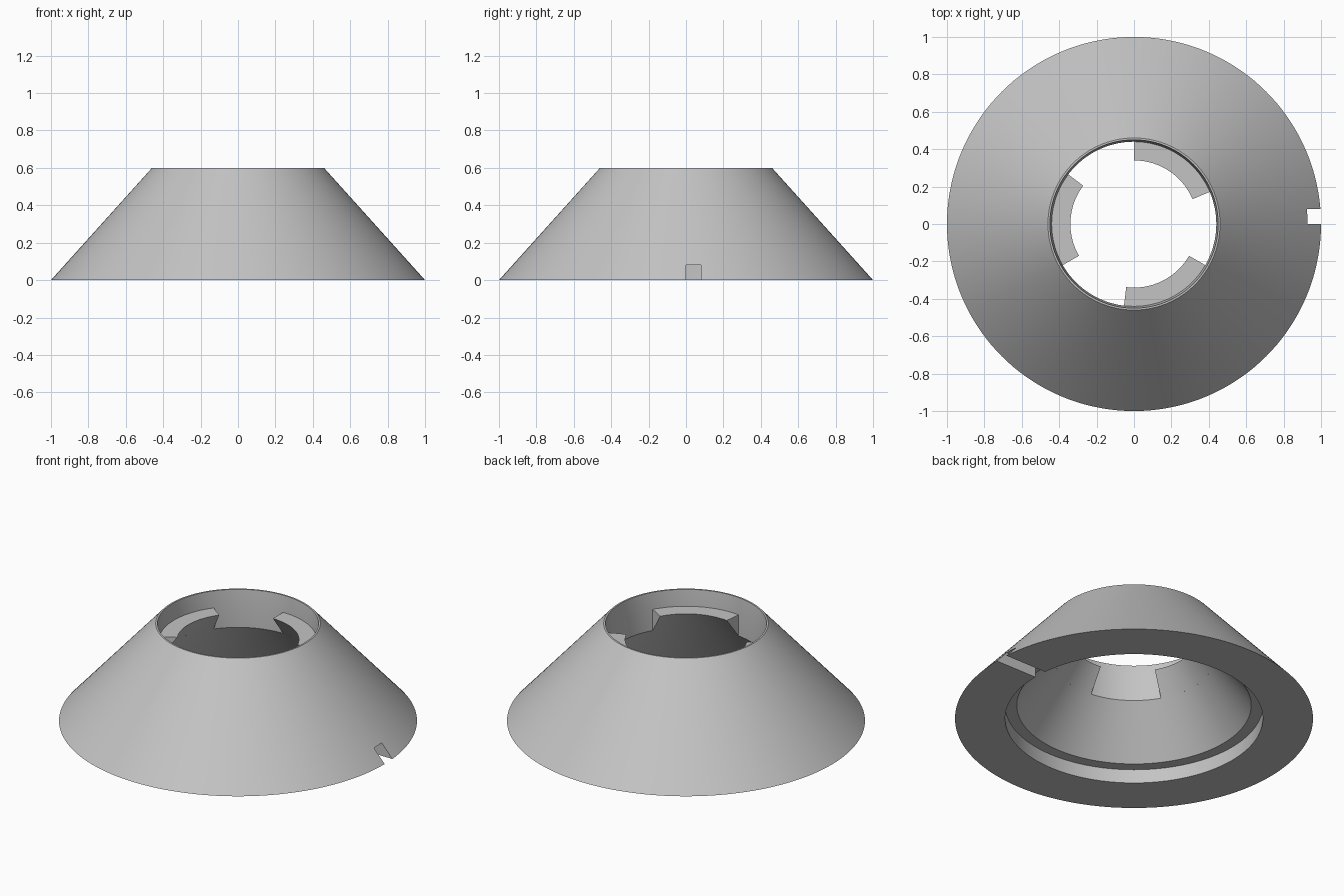
import bpy, bmesh, math

if "Cube" in bpy.data.objects:
    bpy.data.objects.remove(bpy.data.objects["Cube"])

grey = bpy.data.materials.new("plain grey")
grey.diffuse_color = (0.55, 0.55, 0.55, 1)
grey.use_nodes = True
grey.node_tree.nodes["Principled BSDF"].inputs["Base Color"].default_value = grey.diffuse_color


def revolve(name, profile, start=0, sweep=360, steps=144):
    """Sweep a closed (radius, z) profile around z; cap it if partial."""
    bm = bmesh.new()
    full = sweep == 360
    rings = []
    for i in range(steps if full else steps + 1):
        a = math.radians(start + sweep * i / steps)
        rings.append([bm.verts.new((r * math.cos(a), r * math.sin(a), z)) for r, z in profile])
    n = len(profile)
    for i in range(steps):
        p, q = rings[i], rings[(i + 1) % len(rings)]
        for j in range(n):
            k = (j + 1) % n
            bm.faces.new((p[j], q[j], q[k], p[k]))
    if not full:
        bm.faces.new(rings[0])
        bm.faces.new(rings[-1])
    bmesh.ops.recalc_face_normals(bm, faces=bm.faces)
    mesh = bpy.data.meshes.new(name)
    bm.to_mesh(mesh)
    bm.free()
    obj = bpy.data.objects.new(name, mesh)
    bpy.context.collection.objects.link(obj)
    mesh.materials.append(grey)
    return obj


def smooth(obj):
    bpy.ops.object.select_all(action='DESELECT')
    obj.select_set(True)
    bpy.context.view_layer.objects.active = obj
    bpy.ops.object.shade_smooth_by_angle(angle=math.radians(25))


# Conical shell with a stepped recess underneath
shell = revolve("cone_shell", [
    (1.0, 0), (0.46, 0.6), (0.45, 0.6), (0.44, 0.5), (0.44, 0.37),
    (0.655, 0.085), (0.72, 0.085), (0.72, 0)])

# Square channel through the base rim
bpy.ops.mesh.primitive_cube_add(size=1, location=(0.9, 0.04, 0))
cutter = bpy.context.object
cutter.name = "notch_cutter"
cutter.scale = (0.4, 0.08, 0.16)
cutter.hide_render = True
cutter.display_type = 'WIRE'
cut = shell.modifiers.new("notch", 'BOOLEAN')
cut.object = cutter
cut.operation = 'DIFFERENCE'
cut.solver = 'EXACT'
bpy.context.view_layer.objects.active = shell
bpy.ops.object.modifier_apply(modifier=cut.name)
bpy.data.objects.remove(cutter)
smooth(shell)

# Three wedge-shaped locking tabs inside the opening
for i in range(3):
    tab = revolve(f"locking_tab_{i + 1}",
                  [(0.46, 0.5), (0.34, 0.5), (0.44, 0.37), (0.46, 0.37)],
                  start=23 + 120 * i, sweep=67, steps=28)
    smooth(tab)
